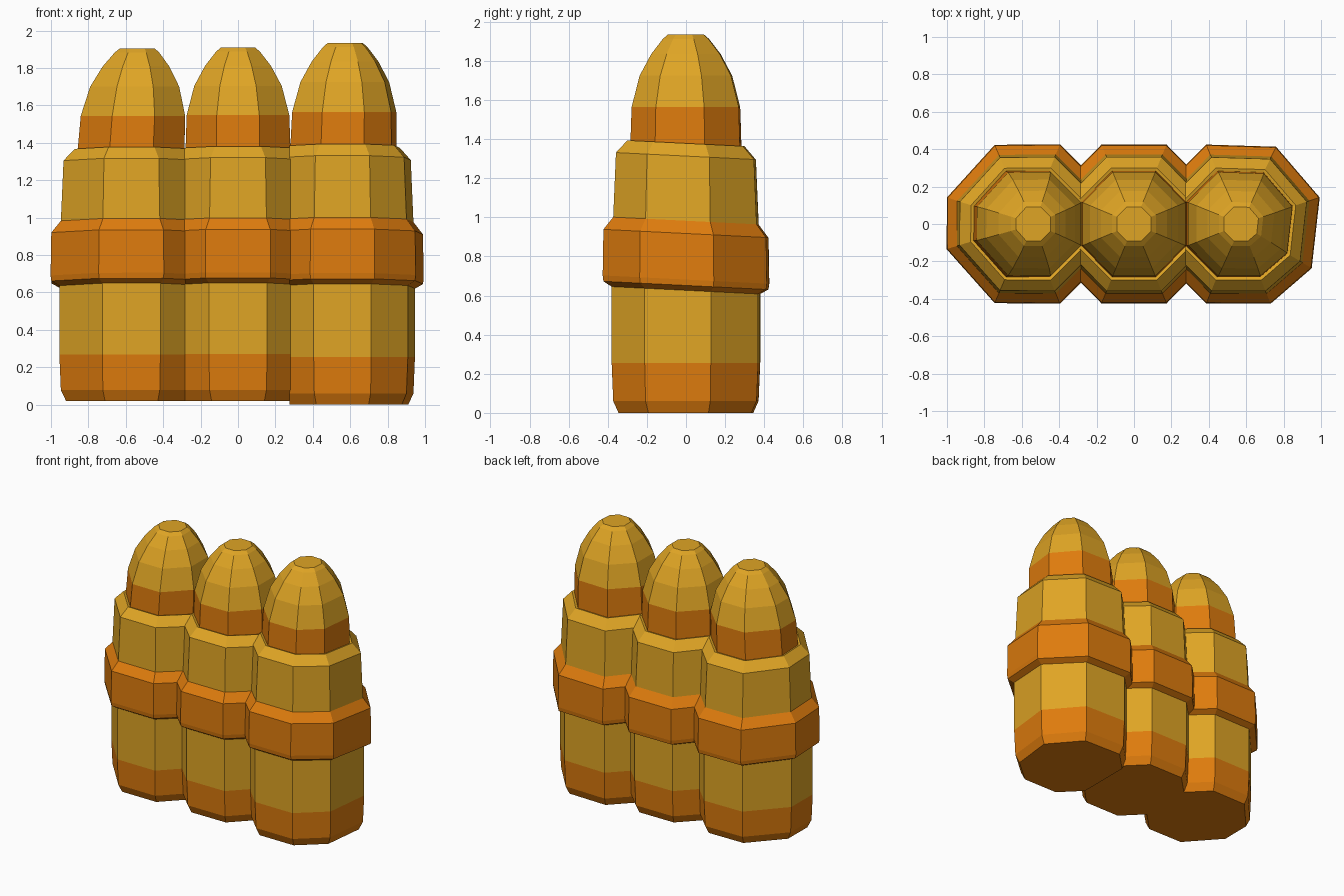
import bpy, bmesh, math

if "Cube" in bpy.data.objects:
    bpy.data.objects.remove(bpy.data.objects["Cube"])


def material(name, rgb):
    m = bpy.data.materials.new(name)
    m.diffuse_color = (*rgb, 1.0)
    m.use_nodes = True
    m.node_tree.nodes["Principled BSDF"].inputs["Base Color"].default_value = m.diffuse_color
    return m


MATS = [material("brass_yellow", (0.74, 0.375, 0.018)),
        material("copper_orange", (0.73, 0.20, 0.004))]
YELLOW, ORANGE = 0, 1

# Half-width, height, and colour of the strip that starts at this ring
PROFILE = [
    (0.345, 0.000, ORANGE), (0.372, 0.060, ORANGE),   # bevelled base stripe
    (0.380, 0.255, YELLOW), (0.380, 0.625, ORANGE),   # lower casing
    (0.422, 0.650, ORANGE), (0.426, 0.680, ORANGE),   # raised band
    (0.422, 0.915, ORANGE), (0.372, 0.980, YELLOW),
    (0.358, 1.310, YELLOW), (0.300, 1.375, YELLOW),   # upper casing and shoulder
    (0.284, 1.370, ORANGE), (0.278, 1.560, YELLOW),   # neck stripe
    (0.237, 1.720, YELLOW), (0.178, 1.830, YELLOW),   # pointed nose
    (0.118, 1.908, YELLOW), (0.092, 1.930, YELLOW),
]
TOP = 1.93
REGULAR = [22.5 + 45 * i for i in range(8)]

# Name, centre x, base z, top z, nose lean, octagon corner angles
SHELLS = [
    ("left_shell", -0.567, 0.02, 1.905, 0.03,
     [22.5, 68, 113, 162, 197, 247, 292, 337.5]),
    ("middle_shell", 0.0, 0.02, 1.91, 0.0, REGULAR),
    ("right_shell", 0.560, 0.0, 1.935, 0.012,
     [18, 64, 112.5, 157.5, 202.5, 247.5, 292, 329]),
]


def loft_shell(name, cx, z0, z1, lean, angles):
    bm = bmesh.new()
    rings = []
    for half, z, _ in PROFILE:
        radius = half / 0.936
        shift = lean * max(0.0, (z - 1.37) / (TOP - 1.37))
        tilt = -0.05 if 0.3 < z < 1.5 else 0.0
        ring = []
        for a in angles:
            x = radius * math.cos(math.radians(a))
            y = radius * math.sin(math.radians(a)) * 1.01
            ring.append(bm.verts.new(
                (cx + x + shift, y, z0 + z * (z1 - z0) / TOP + tilt * y)))
        rings.append(ring)
    n = len(angles)
    for k in range(len(rings) - 1):
        lo, hi = rings[k], rings[k + 1]
        for i in range(n):
            j = (i + 1) % n
            bm.faces.new((lo[i], lo[j], hi[j], hi[i])).material_index = PROFILE[k][2]
    bm.faces.new(rings[0][::-1]).material_index = ORANGE
    bm.faces.new(rings[-1]).material_index = YELLOW
    return bm


def trim(bm, x, side):
    """Remove what lies beyond the plane at x, where shells merge."""
    bmesh.ops.bisect_plane(bm, geom=bm.verts[:] + bm.edges[:] + bm.faces[:],
                           plane_co=(x, 0, 0), plane_no=(side, 0, 0),
                           clear_outer=True)


# Three shells in a row, cut where they press against each other
centres = [s[1] for s in SHELLS]
for i, shell in enumerate(SHELLS):
    bm = loft_shell(*shell)
    if i > 0:
        trim(bm, (centres[i - 1] + centres[i]) / 2 - 0.004, -1)
    if i < len(SHELLS) - 1:
        trim(bm, (centres[i] + centres[i + 1]) / 2 + 0.004, 1)
    mesh = bpy.data.meshes.new(shell[0])
    bm.to_mesh(mesh)
    bm.free()
    for m in MATS:
        mesh.materials.append(m)
    bpy.context.collection.objects.link(bpy.data.objects.new(shell[0], mesh))
